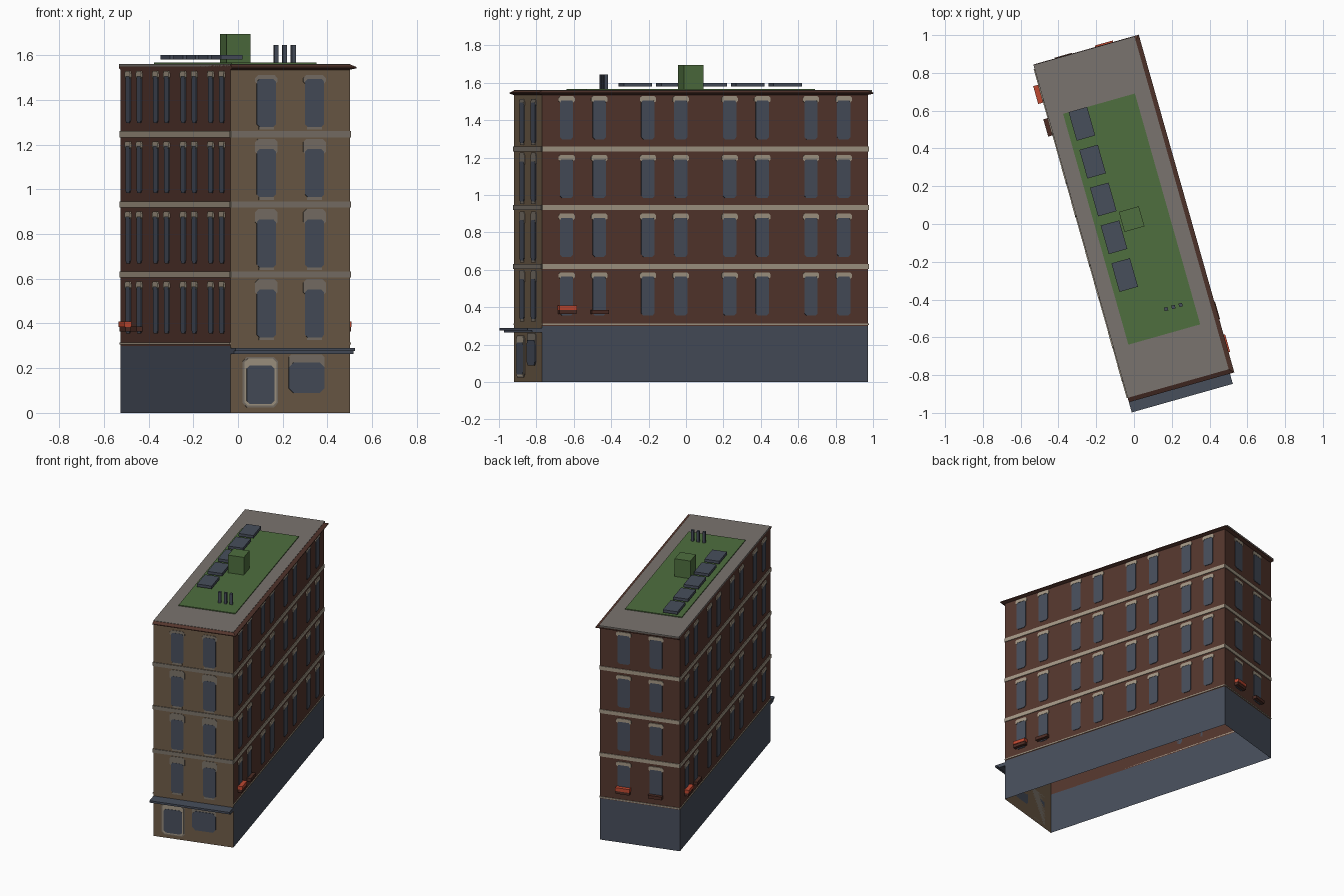
import bpy, bmesh, math
from mathutils import Vector, Matrix

if "Cube" in bpy.data.objects:
    bpy.data.objects.remove(bpy.data.objects["Cube"])

# Building frame: turned about z, slightly off centre
PLACE = Matrix.Translation((-0.0125, 0.026, 0)) @ Matrix.Rotation(math.radians(15.8), 4, 'Z')
HW, HL = 0.278, 0.905          # half width, half length
GROUND, TOP = 0.30, 1.545
STEP = 0.314                   # storey height


def lin(c):
    c /= 255
    return c / 12.92 if c <= 0.04045 else ((c + 0.055) / 1.055) ** 2.4


def mat(name, r, g, b):
    m = bpy.data.materials.new(name)
    m.diffuse_color = (lin(r), lin(g), lin(b), 1)
    m.use_nodes = True
    m.node_tree.nodes["Principled BSDF"].inputs["Base Color"].default_value = m.diffuse_color
    return m


BRICK = mat("red_brick", 84, 54, 45)
TAN = mat("tan_stone", 110, 91, 71)
SLATE = mat("slate_blue", 71, 78, 91)
TRIM = mat("pale_trim", 163, 151, 133)
GREY = mat("grey_trim", 122, 114, 104)
ROOF = mat("roof_grey", 122, 116, 111)
GREEN = mat("lawn_green", 78, 110, 62)
RED = mat("flower_red", 190, 72, 48)
WOOD = mat("dark_wood", 76, 44, 36)


def finish(name, bm, mats):
    bm.transform(PLACE)
    me = bpy.data.meshes.new(name)
    bm.to_mesh(me)
    bm.free()
    for m in mats:
        me.materials.append(m)
    ob = bpy.data.objects.new(name, me)
    bpy.context.collection.objects.link(ob)
    return ob


# Walls: half length, outward distance, outward angle (u runs right seen from outside)
WALLS = {"front": (HW, HL, -90), "right": (HL, HW, 0),
         "back": (HW, HL, 90), "left": (HL, HW, 180)}


def on_wall(wall, u, z, out=0.0):
    _, dist, ang = WALLS[wall]
    a = math.radians(ang)
    n = Vector((math.cos(a), math.sin(a), 0))
    t = Vector((-n.y, n.x, 0))
    return n * (dist + out) + t * u + Vector((0, 0, z))


def prism(bm, wall, pts, depth, start=0.0):
    """Extrude an outline of (u, z) points outward from a wall."""
    back = [bm.verts.new(on_wall(wall, u, z, start)) for u, z in pts]
    face = [bm.verts.new(on_wall(wall, u, z, depth)) for u, z in pts]
    bm.faces.new(face)
    bm.faces.new(back[::-1])
    for i in range(len(pts)):
        j = (i + 1) % len(pts)
        bm.faces.new((back[i], back[j], face[j], face[i]))


def rect(u, w, z0, z1):
    return [(u - w / 2, z0), (u + w / 2, z0), (u + w / 2, z1), (u - w / 2, z1)]


def cut_rect(u, w, z0, z1, c):
    """Rectangle with all corners cut off."""
    a, b = u - w / 2, u + w / 2
    return [(a + c, z0), (b - c, z0), (b, z0 + c), (b, z1 - c),
            (b - c, z1), (a + c, z1), (a, z1 - c), (a, z0 + c)]


def plates(name, wall, outlines, depth, material):
    bm = bmesh.new()
    for o in outlines:
        prism(bm, wall, o, depth)
    return finish(name, bm, [material])


def box(name, x, y, sx, sy, z0, z1, material):
    bm = bmesh.new()
    bmesh.ops.create_cube(bm, size=1, matrix=Matrix.Translation((x, y, (z0 + z1) / 2))
                          @ Matrix.Diagonal((sx, sy, z1 - z0, 1)))
    return finish(name, bm, [material])


# Open-bottomed shell of walls, coloured by storey and side
bm = bmesh.new()
for wall, (half, _, _) in WALLS.items():
    for z0, z1, m in ((0, GROUND, 0), (GROUND, TOP, 1)):
        f = bm.faces.new([bm.verts.new(on_wall(wall, u, z)) for u, z in rect(0, 2 * half, z0, z1)])
        f.material_index = 2 if wall == "front" else m
bmesh.ops.remove_doubles(bm, verts=bm.verts, dist=1e-5)
finish("walls", bm, [SLATE, BRICK, TAN])

# Windows, hoods, bands and sills on all four walls
long_us = [s * v for v in (0.77, 0.588, 0.318, 0.136) for s in (-1, 1)]
for wall, (half, _, _) in WALLS.items():
    front = wall == "front"
    short = half == HW
    us = [-0.112, 0.112] if short else long_us
    w = 0.088 if short else 0.073
    drop = 0.018 if front else 0.0
    trim = GREY if front else TRIM
    windows, hoods, sills = [], [], []
    for i in range(4):
        z = 0.355 + i * STEP
        for u in us:
            windows.append(cut_rect(u, w, z - drop, z + 0.215 - drop, 0.012))
            if front:
                top = z + 0.243 if i < 3 else z + 0.215
                hoods.append(cut_rect(u, 0.105, z + 0.17, top, 0.015))
                sills.append(rect(u, w * 0.8, z - drop - 0.012, z - drop))
            else:
                a = w / 2 + 0.008
                hoods.append([(u - a, z + 0.205), (u - a * 0.8, z + 0.198),
                              (u - a * 0.7, z + 0.208), (u + a * 0.7, z + 0.208),
                              (u + a * 0.8, z + 0.198), (u + a, z + 0.205),
                              (u + a, z + 0.222), (u + a * 0.8, z + 0.232),
                              (u - a * 0.8, z + 0.232), (u - a, z + 0.222)])
    plates(wall + "_windows", wall, windows, 0.004, SLATE)
    plates(wall + "_window_hoods", wall, hoods, 0.003 if front else 0.006, trim)
    if front:
        plates("front_window_sills", wall, sills, 0.004, GREY)
    bands = [rect(0, 2 * half, 0.605 + i * STEP, 0.632 + i * STEP) for i in range(3)]
    if not front:
        bands.append(rect(0, 2 * half, 0.305, 0.314))
    plates(wall + "_floor_bands", wall, bands, 0.005, trim)

    # Window boxes below the first two windows of the upper storey
    if not front:
        pair = sorted(us)[:2]
        bm = bmesh.new()
        for u in pair:
            prism(bm, wall, rect(u, 0.095, 0.363, 0.386), 0.028)
        finish(wall + "_window_boxes", bm, [WOOD])
        bm = bmesh.new()
        prism(bm, wall, rect(pair[0], 0.098, 0.384, 0.408), 0.032)
        finish(wall + "_flowers", bm, [RED])

# Shop front: door, wide window and canopy
plates("door_surround", "front", [cut_rect(-0.14, 0.165, 0.025, 0.25, 0.02)], 0.003, GREY)
plates("door_frame", "front", [cut_rect(-0.14, 0.148, 0.032, 0.243, 0.016)], 0.005, TRIM)
plates("door", "front", [cut_rect(-0.14, 0.128, 0.04, 0.212, 0.014)], 0.007, SLATE)
plates("shop_window_hood", "front", [cut_rect(0.075, 0.165, 0.19, 0.262, 0.012)], 0.003, GREY)
plates("shop_window", "front", [cut_rect(0.075, 0.165, 0.088, 0.226, 0.022)], 0.006, SLATE)
bm = bmesh.new()
prism(bm, "front", rect(0, 2 * HW, 0.276, 0.29), 0.08)
prism(bm, "front", rect(0, 2 * HW, 0.264, 0.277), 0.055)
finish("canopy", bm, [SLATE])

# Sloped cornice on front, right and back; flush on the left
bm = bmesh.new()
rings = []
for z, o in ((1.535, 0.0), (1.542, 0.024), (1.547, 0.024), (1.559, 0.0)):
    rings.append([bm.verts.new(p) for p in ((-HW, -HL - o, z), (HW + o, -HL - o, z),
                                            (HW + o, HL + o, z), (-HW, HL + o, z))])
for lo, hi in zip(rings, rings[1:]):
    for i in range(4):
        j = (i + 1) % 4
        bm.faces.new((lo[i], lo[j], hi[j], hi[i]))
bmesh.ops.dissolve_degenerate(bm, dist=1e-6, edges=bm.edges)
finish("cornice", bm, [BRICK])

# Roof with lawn, stair hut, solar panels and vents
box("roof", 0, 0.011, 2 * HW, 2 * HL + 0.022, 1.55, 1.561, ROOF)
box("roof_lawn", 0, 0, 0.395, 1.27, 1.558, 1.567, GREEN)
box("stair_hut", 0, 0, 0.11, 0.11, 1.56, 1.695, GREEN)
for i in range(5):
    box("solar_panel", -0.116, -0.275 + 0.208 * i, 0.102, 0.157, 1.58, 1.60, SLATE)
for i in range(3):
    box("roof_vent", 0.046 + 0.04 * i, -0.508, 0.019, 0.019, 1.565, 1.645, SLATE)
